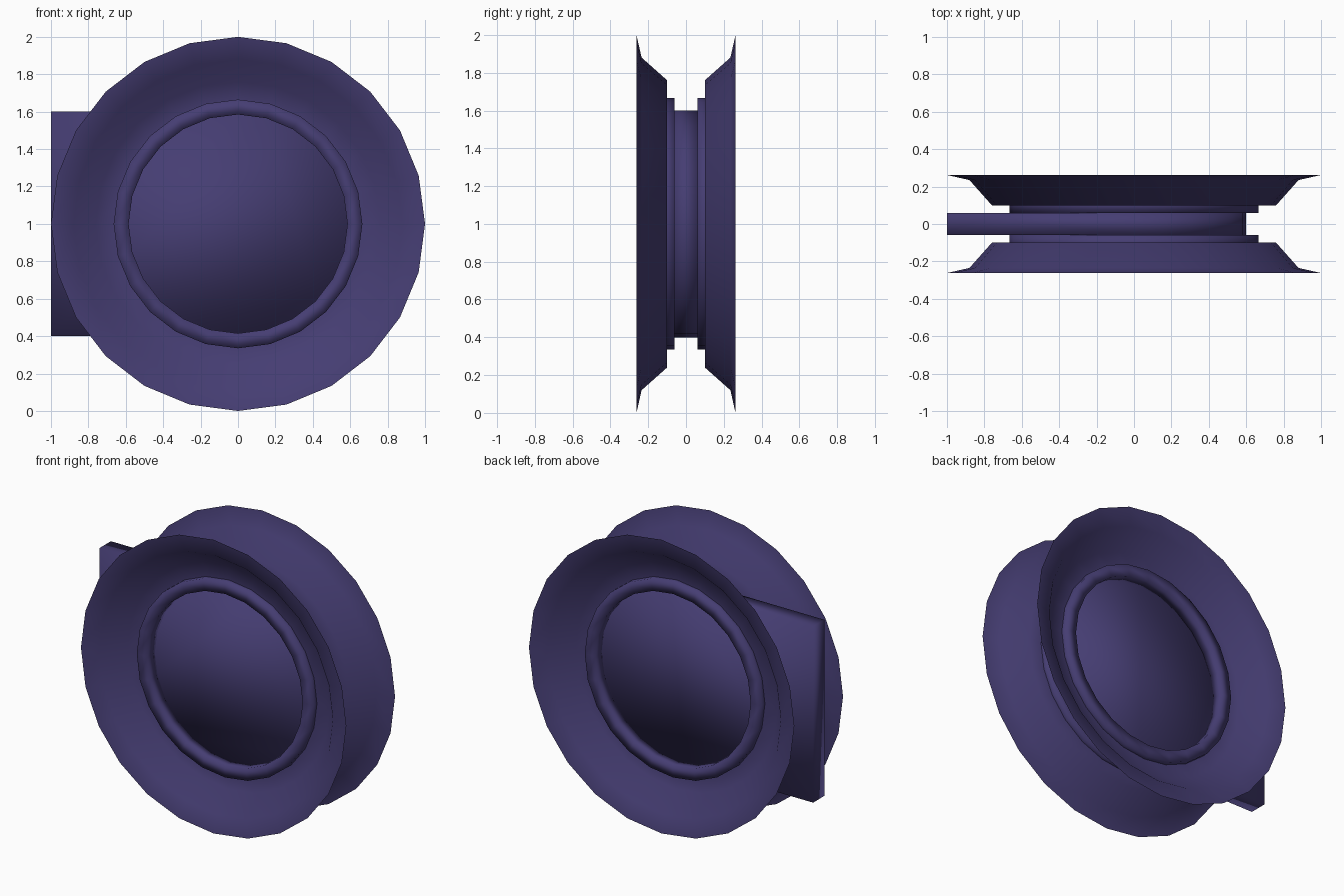
import bpy, bmesh, math

if "Cube" in bpy.data.objects:
    bpy.data.objects.remove(bpy.data.objects["Cube"])

SIDES = 24
CZ = 1.0

mat = bpy.data.materials.new("dark_violet")
mat.diffuse_color = (0.06, 0.047, 0.17, 1)
mat.use_nodes = True
mat.node_tree.nodes["Principled BSDF"].inputs["Base Color"].default_value = mat.diffuse_color


def finish(name, bm, recalc=True):
    if recalc:
        bmesh.ops.recalc_face_normals(bm, faces=bm.faces)
    for f in bm.faces:
        f.smooth = True
    me = bpy.data.meshes.new(name)
    bm.to_mesh(me)
    bm.free()
    me.materials.append(mat)
    ob = bpy.data.objects.new(name, me)
    bpy.context.collection.objects.link(ob)
    return ob


def lathe(name, profile, side, closed):
    """Spin (radius, depth) points around the y axis; side -1 is the front."""
    bm = bmesh.new()
    rings = []
    for r, d in profile:
        rings.append([bm.verts.new((r * math.cos(2 * math.pi * i / SIDES), side * d,
                                    CZ + r * math.sin(2 * math.pi * i / SIDES)))
                      for i in range(SIDES)])
    pairs = list(zip(rings, rings[1:]))
    if closed:
        pairs.append((rings[-1], rings[0]))
    for a, b in pairs:
        for i in range(SIDES):
            j = (i + 1) % SIDES
            quad = [a[i], a[j], b[j], b[i]]
            # open sheets face outward along their side of the y axis
            bm.faces.new(quad[::-1] if side < 0 else quad)
    return finish(name, bm, closed)


# Flared dishes and square-section rings, front and back
for label, side in (("front", -1), ("back", 1)):
    lathe(label + "_dish", [(1.0, 0.262), (0.88, 0.235), (0.76, 0.1), (0.625, 0.1)], side, False)
    lathe(label + "_ring", [(0.665, 0.06), (0.665, 0.14), (0.585, 0.14), (0.585, 0.06)], side, True)

# Core plate: half disc on the right running into a straight tab on the left
bm = bmesh.new()
outline = [(-1.0, 0.6), (-1.0, -0.6)]
for i in range(SIDES // 2 + 1):
    a = -math.pi / 2 + 2 * math.pi * i / SIDES
    outline.append((0.6 * math.cos(a), 0.6 * math.sin(a)))
face = bm.faces.new([bm.verts.new((x, -0.06, CZ + z)) for x, z in outline])
ext = bmesh.ops.extrude_face_region(bm, geom=[face], use_keep_orig=True)
bmesh.ops.translate(bm, vec=(0, 0.12, 0),
                    verts=[g for g in ext["geom"] if isinstance(g, bmesh.types.BMVert)])
finish("core_plate", bm)
